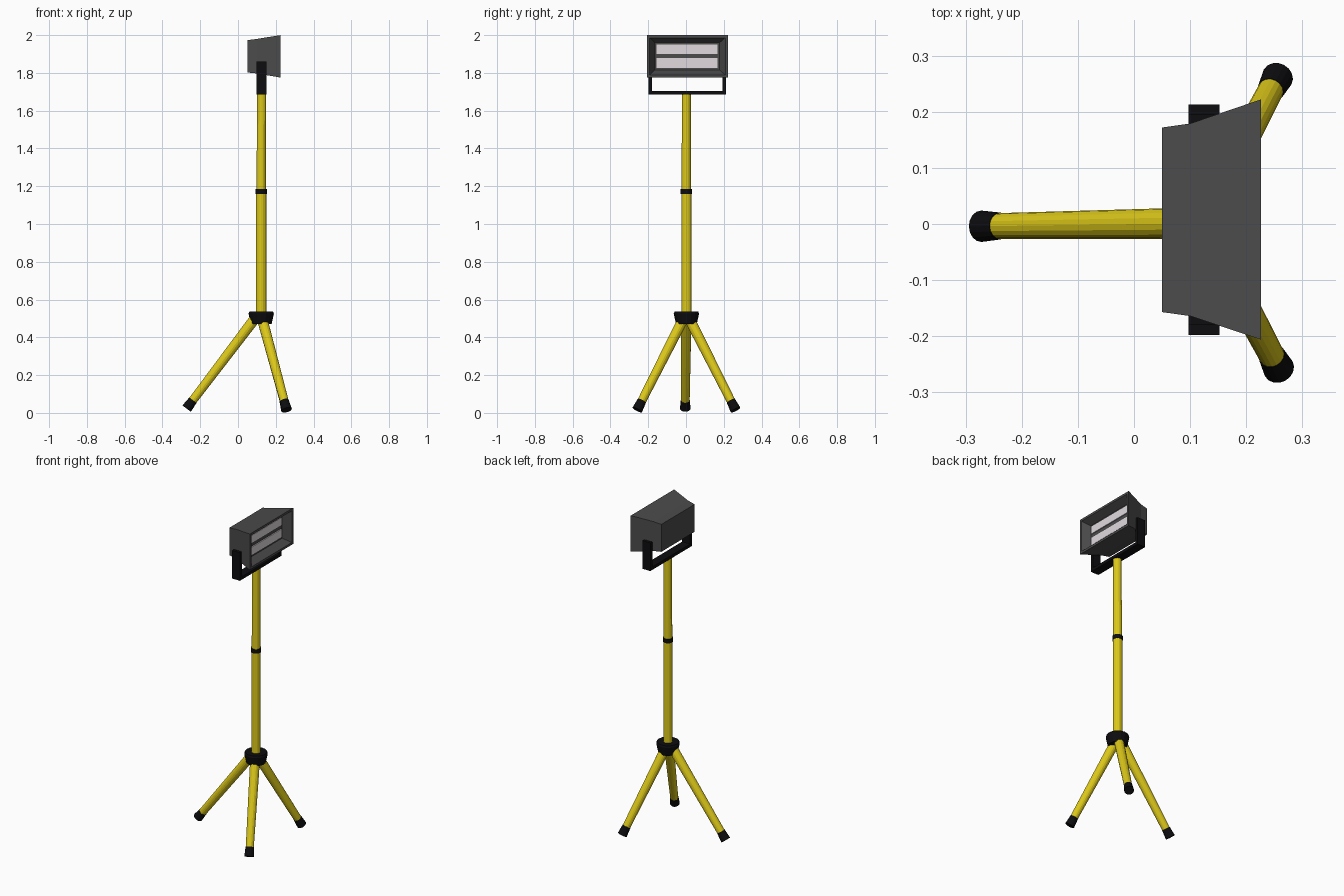
import bpy, bmesh
from mathutils import Vector

if "Cube" in bpy.data.objects:
    bpy.data.objects.remove(bpy.data.objects["Cube"])


def material(name, rgb):
    m = bpy.data.materials.new(name)
    m.diffuse_color = (*rgb, 1)
    m.use_nodes = True
    m.node_tree.nodes["Principled BSDF"].inputs["Base Color"].default_value = m.diffuse_color
    return m


YELLOW = material("yellow paint", (0.72, 0.58, 0.01))
BLACK = material("black rubber", (0.004, 0.004, 0.005))
GREY = material("grey housing", (0.07, 0.07, 0.07))
GLOW = material("pale lamp glass", (0.75, 0.70, 0.74))


def loft(name, rings, mat):
    """Skin a list of equally sized rings and close both ends."""
    bm = bmesh.new()
    rows = [[bm.verts.new(p) for p in ring] for ring in rings]
    n = len(rows[0])
    for a, b in zip(rows, rows[1:]):
        for i in range(n):
            j = (i + 1) % n
            bm.faces.new((a[i], a[j], b[j], b[i]))
    bm.faces.new(rows[0][::-1])
    bm.faces.new(rows[-1])
    bmesh.ops.recalc_face_normals(bm, faces=bm.faces)
    me = bpy.data.meshes.new(name)
    bm.to_mesh(me)
    bm.free()
    me.materials.append(mat)
    ob = bpy.data.objects.new(name, me)
    bpy.context.collection.objects.link(ob)
    return ob


def tube(name, a, b, ra, rb, mat, sides=16):
    """Tapered round bar from point a to point b."""
    a, b = Vector(a), Vector(b)
    bm = bmesh.new()
    bmesh.ops.create_cone(bm, cap_ends=True, segments=sides,
                          radius1=ra, radius2=rb, depth=(b - a).length)
    me = bpy.data.meshes.new(name)
    bm.to_mesh(me)
    bm.free()
    me.materials.append(mat)
    ob = bpy.data.objects.new(name, me)
    ob.location = (a + b) / 2
    ob.rotation_mode = 'QUATERNION'
    ob.rotation_quaternion = (b - a).to_track_quat('Z', 'Y')
    bpy.context.collection.objects.link(ob)
    return ob


def rect(x, y0, y1, z0, z1):
    return [(x, y0, z0), (x, y1, z0), (x, y1, z1), (x, y0, z1)]


def box(name, x0, x1, y0, y1, z0, z1, mat):
    return loft(name, [rect(x0, y0, y1, z0, z1), rect(x1, y0, y1, z0, z1)], mat)


PX, PY = 0.123, 0.002

# Telescopic pole, clamp ring and hub
tube("lower_pole", (PX, PY, 0.48), (PX, PY, 1.17), 0.027, 0.027, YELLOW)
tube("upper_pole", (PX, PY, 1.17), (PX + 0.002, PY, 1.69), 0.025, 0.024, YELLOW)
tube("clamp_ring", (PX, PY, 1.16), (PX, PY, 1.185), 0.030, 0.030, BLACK)
tube("hub", (PX, PY, 0.47), (PX, PY, 0.525), 0.055, 0.067, BLACK)
tube("hub_top", (PX, PY, 0.525), (PX, PY, 0.536), 0.067, 0.063, BLACK)

# Three splayed legs with rubber feet
legs = [((0.09, 0.001, 0.50), (-0.272, -0.004, 0.023)),
        ((0.130, 0.022, 0.49), (0.256, 0.262, 0.016)),
        ((0.130, -0.018, 0.49), (0.258, -0.258, 0.016))]
for i, (top, tip) in enumerate(legs, 1):
    top, tip = Vector(top), Vector(tip)
    ankle = tip + (top - tip).normalized() * 0.055
    tube(f"leg_{i}", top, ankle, 0.028, 0.023, YELLOW)
    tube(f"foot_{i}", ankle, tip, 0.024, 0.028, BLACK)

# U-shaped bracket
box("bracket_base", 0.097, 0.152, -0.198, 0.213, 1.685, 1.704, BLACK)
for side, y0, y1 in (("left", -0.198, -0.179), ("right", 0.194, 0.213)):
    box(f"bracket_arm_{side}", 0.097, 0.152, y0, y1, 1.685, 1.86, BLACK)

# Flared lamp housing with a recessed front
loft("lamp_housing", [
    rect(0.050, -0.157, 0.172, 1.802, 1.973),
    rect(0.100, -0.164, 0.179, 1.797, 1.980),
    rect(0.226, -0.206, 0.222, 1.775, 2.000),
    rect(0.226, -0.192, 0.208, 1.789, 1.986),
    rect(0.180, -0.165, 0.178, 1.815, 1.960)], GREY)

# Two lamp strips
for label, z0, z1 in (("lower", 1.826, 1.878), ("upper", 1.901, 1.951)):
    box(f"lamp_strip_{label}", 0.178, 0.186, -0.155, 0.166, z0, z1, GLOW)
